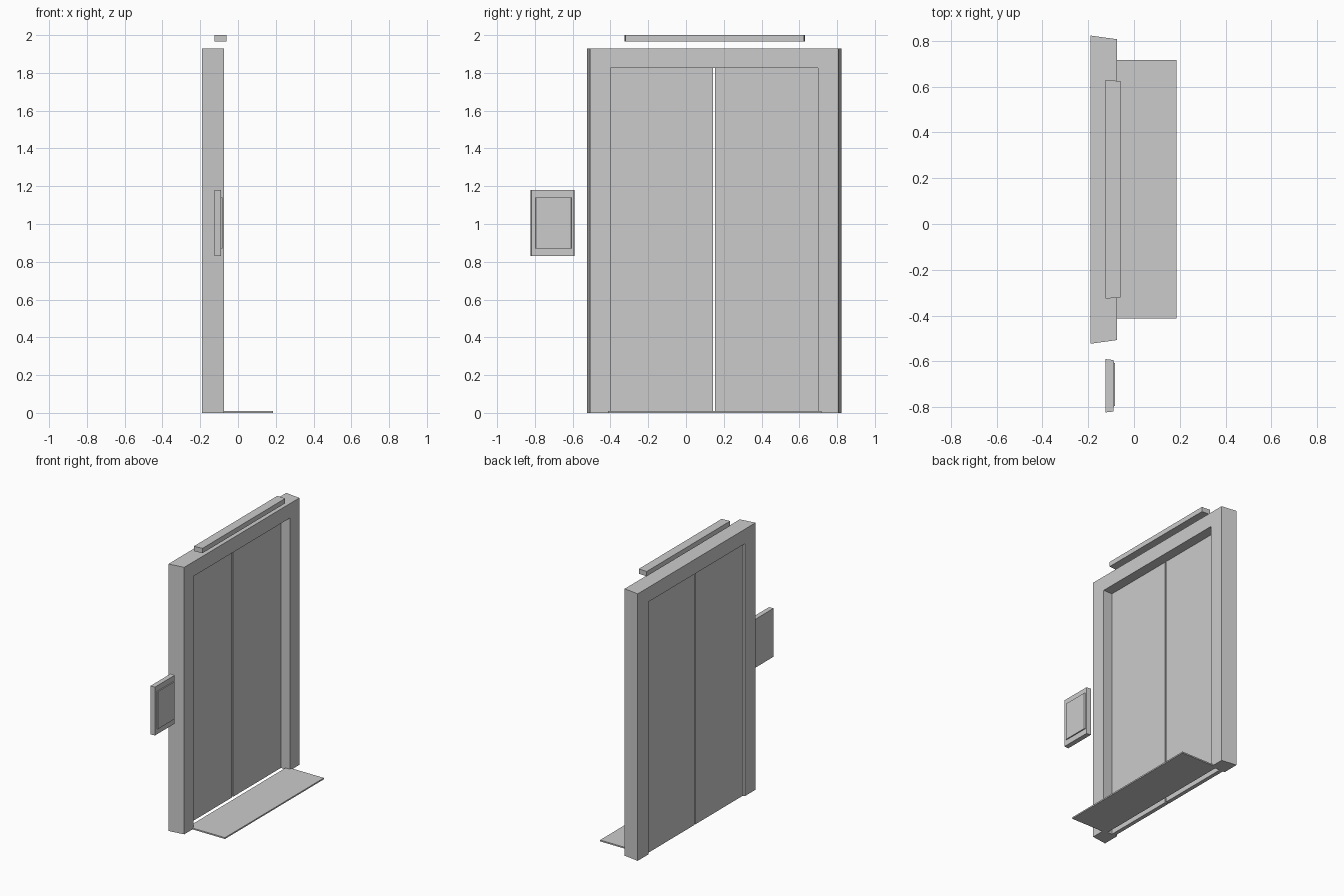
import bpy
import bmesh

old = bpy.data.objects.get("Cube")
if old:
    bpy.data.objects.remove(old, do_unlink=True)

grey = bpy.data.materials.new("plain grey")
grey.use_nodes = True
colour = (0.6, 0.6, 0.6, 1)
grey.diffuse_color = colour
grey.node_tree.nodes["Principled BSDF"].inputs["Base Color"].default_value = colour


def loft(name, back, front, x0, x1):
    """Join a (y, z) outline at x0 to a matching outline at x1."""
    bm = bmesh.new()
    a = [bm.verts.new((x0, y, z)) for y, z in back]
    b = [bm.verts.new((x1, y, z)) for y, z in front]
    bm.faces.new(a)
    bm.faces.new(b[::-1])
    n = len(a)
    for i in range(n):
        j = (i + 1) % n
        bm.faces.new((a[j], a[i], b[i], b[j]))
    bmesh.ops.recalc_face_normals(bm, faces=bm.faces)
    mesh = bpy.data.meshes.new(name)
    bm.to_mesh(mesh)
    bm.free()
    mesh.materials.append(grey)
    obj = bpy.data.objects.new(name, mesh)
    bpy.context.collection.objects.link(obj)
    return obj


def rect(y0, y1, z0, z1):
    return [(y0, z0), (y1, z0), (y1, z1), (y0, z1)]


def block(name, x0, x1, y0, y1, z0, z1, taper=0.0):
    """Box whose ends draw in along y by the taper at x1."""
    return loft(name, rect(y0, y1, z0, z1), rect(y0 + taper, y1 - taper, z0, z1), x0, x1)


# Door opening
LEFT, RIGHT, HEAD, MID, GAP = -0.40, 0.70, 1.825, 0.148, 0.005


def surround(y0, y1, top=1.93):
    return [(y0, 0), (LEFT, 0), (LEFT, HEAD), (RIGHT, HEAD),
            (RIGHT, 0), (y1, 0), (y1, top), (y0, top)]


# Door surround with slanted outer sides
loft("door_frame", surround(-0.523, 0.823), surround(-0.507, 0.807), -0.19, -0.075)

# Pair of sliding doors with a narrow gap between them
for name, y0, y1 in (("door_near", LEFT, MID - GAP), ("door_far", MID + GAP, RIGHT)):
    block(name, -0.175, -0.147, y0, y1, 0, HEAD)

# Floor plate in front of the doors
block("sill_plate", -0.11, 0.185, -0.413, 0.717, 0, 0.01)

# Indicator bar above the frame
block("indicator_bar", -0.125, -0.06, -0.326, 0.629, 1.965, 2.0, 0.005)

# Call panel beside the frame, with a raised face plate
block("call_panel", -0.125, -0.09, -0.823, -0.59, 0.83, 1.18, 0.004)
block("call_panel_face", -0.09, -0.082, -0.797, -0.605, 0.87, 1.14, 0.003)
